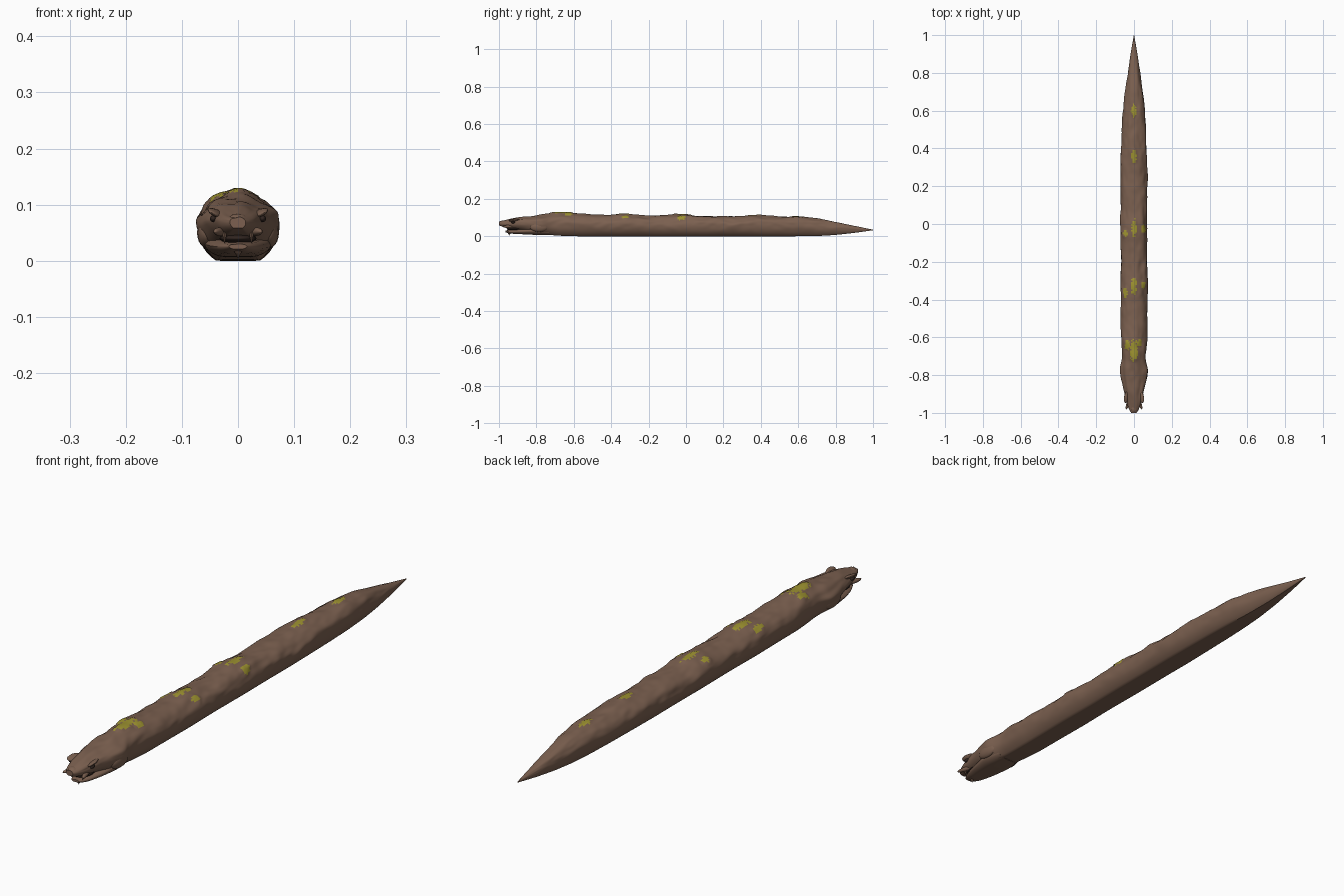
import bpy, bmesh, math, random
from mathutils import Vector, noise

random.seed(4)
default = bpy.data.objects.get("Cube")
if default:
    bpy.data.objects.remove(default, do_unlink=True)


def material(name, r, g, b):
    mat = bpy.data.materials.new(name)
    mat.use_nodes = True
    mat.diffuse_color = (r, g, b, 1)
    bsdf = next(n for n in mat.node_tree.nodes if n.type == "BSDF_PRINCIPLED")
    bsdf.inputs["Base Color"].default_value = (r, g, b, 1)
    bsdf.inputs["Roughness"].default_value = 0.8
    return mat


skin = material("brown skin", 0.20, 0.118, 0.08)
moss = material("yellow patches", 0.34, 0.29, 0.03)
dark = material("dark mouth and eyes", 0.03, 0.018, 0.014)

# Moss patches: centre x, centre y, half width, half length
PATCHES = [(0, -.67, .022, .06), (-.035, -.64, .016, .025), (.03, -.63, .012, .02),
           (0, -.33, .016, .045), (-.046, -.36, .013, .03), (.05, -.32, .012, .022),
           (0, -.02, .014, .045), (-.046, -.05, .012, .022), (.05, -.03, .012, .025),
           (0, .36, .015, .04), (0, .6, .014, .035)]


def in_patch(x, y, ragged=0.0):
    return any(((x - px) / a) ** 2 + ((y - py) / b) ** 2 < 1 + ragged
               for px, py, a, b in PATCHES)


def lerp_station(keys, y):
    y = min(max(y, keys[0][0]), keys[-1][0])
    for k, n in zip(keys, keys[1:]):
        if y <= n[0]:
            t = (y - k[0]) / (n[0] - k[0])
            return Vector([k[i] + t * (n[i] - k[i]) for i in (1, 2, 3)])


def station(keys, y, soft):
    # Averaging nearby samples rounds off the corners of the profile
    span = min(soft, y - keys[0][0], keys[-1][0] - y)
    return sum((lerp_station(keys, y + span * s) for s in (-1, -.5, 0, .5, 1)),
               Vector((0, 0, 0))) / 5


def finish(obj, *mats):
    for m in mats:
        obj.data.materials.append(m)
    bpy.ops.object.select_all(action="DESELECT")
    obj.select_set(True)
    bpy.context.view_layer.objects.active = obj
    bpy.ops.object.shade_smooth_by_angle(angle=math.radians(40))
    return obj


def loft(name, keys, rings, sides, lumps=0.0, patched=False):
    """Sweep a flat-bellied round section along y; keys are y, half width, top, bottom."""
    bm = bmesh.new()
    loops = []
    for i in range(rings + 1):
        y = keys[0][0] + (keys[-1][0] - keys[0][0]) * i / rings
        w, top, bottom = station(keys, y, .018)
        mid = bottom + (top - bottom) * .53
        loop = []
        for j in range(sides):
            a = math.tau * j / sides
            c, s = math.cos(a), math.sin(a)
            x = w * c
            if s > 0:
                z = mid + (top - mid) * s
            else:
                z = max(bottom, mid + (mid - bottom) * 1.18 * s)
            bump = noise.noise(Vector((c * 1.6, y * 9, s * 1.6)))
            bump += .5 * noise.noise(Vector((c * 3, y * 22, s * 3)))
            grow = lumps * bump * min(1, max(0, s + .7)) * w
            if patched and s > 0 and in_patch(x, y):
                grow += .003
            loop.append(bm.verts.new((x + c * grow, y, z + max(s, 0) * grow)))
        loops.append(loop)
    for p, q in zip(loops, loops[1:]):
        for j in range(sides):
            k = (j + 1) % sides
            face = bm.faces.new((p[j], p[k], q[k], q[j]))
            mid = face.calc_center_median()
            if patched and mid.z > .07 and in_patch(mid.x, mid.y, random.uniform(-.5, .25)):
                face.material_index = 1
    bm.faces.new(loops[0])
    bm.faces.new(loops[-1])
    bmesh.ops.recalc_face_normals(bm, faces=bm.faces)
    mesh = bpy.data.meshes.new(name)
    bm.to_mesh(mesh)
    bm.free()
    obj = bpy.data.objects.new(name, mesh)
    bpy.context.collection.objects.link(obj)
    return finish(obj, skin, moss)


def ellipsoid(name, place, size, mat, turn=(0, 0, 0)):
    bpy.ops.mesh.primitive_uv_sphere_add(segments=16, ring_count=10, radius=1,
                                         location=place, rotation=turn)
    obj = bpy.context.object
    obj.name, obj.scale = name, size
    return finish(obj, mat)


def spike(name, place, radius, length, mat, turn=(math.pi, 0, 0)):
    bpy.ops.mesh.primitive_cone_add(vertices=8, radius1=radius, radius2=0, depth=length,
                                    location=place, rotation=turn)
    obj = bpy.context.object
    obj.name = name
    return finish(obj, mat)


# Body, neck and upper head in one skin
BODY = [(-1, .014, .078, .058), (-.98, .028, .083, .05), (-.94, .04, .092, .044),
        (-.88, .053, .102, .036), (-.82, .067, .107, .02), (-.77, .074, .113, .012),
        (-.72, .061, .121, .006), (-.66, .066, .127, .002), (-.6, .07, .125, 0),
        (-.5, .07, .114, 0), (-.35, .073, .117, 0), (-.2, .069, .11, 0),
        (-.03, .072, .116, 0), (.12, .07, .109, 0), (.25, .071, .107, 0),
        (.36, .069, .113, 0), (.5, .064, .106, 0), (.6, .058, .109, 0),
        (.7, .047, .097, .001), (.8, .033, .077, .007), (.9, .018, .056, .018),
        (1, .001, .035, .032)]
loft("body", BODY, 260, 56, lumps=.09, patched=True)

# Lower jaw hanging slightly open
JAW = [(-.965, .016, .03, .021), (-.94, .032, .034, .014), (-.88, .048, .04, .011),
       (-.8, .06, .05, .007), (-.73, .05, .045, .006)]
loft("lower_jaw", JAW, 30, 28, lumps=.05)
ellipsoid("mouth_interior", (0, -.91, .04), (.033, .05, .01), dark)

# Nose, chin and small throat barb
ellipsoid("nose_tip", (0, -.978, .073), (.018, .021, .011), skin)
spike("chin_barb", (0, -.945, .011), .008, .014, skin)

# Paired head details
for side, sx in (("left", 1), ("right", -1)):
    ellipsoid(side + "_eye", (sx * .044, -.925, .075), (.006, .012, .006), dark)
    ellipsoid(side + "_brow", (sx * .039, -.915, .085), (.015, .033, .006), skin,
              (0, -sx * .5, sx * .2))
    ellipsoid(side + "_cheek", (sx * .056, -.785, .05), (.017, .05, .027), skin)
    ellipsoid(side + "_lip", (sx * .03, -.945, .052), (.009, .038, .008), skin,
              (0, 0, sx * .3))
    spike(side + "_fang", (sx * .024, -.955, .04), .005, .022, skin)
    ellipsoid(side + "_nostril", (sx * .011, -.9945, .072), (.003, .003, .002), dark)
